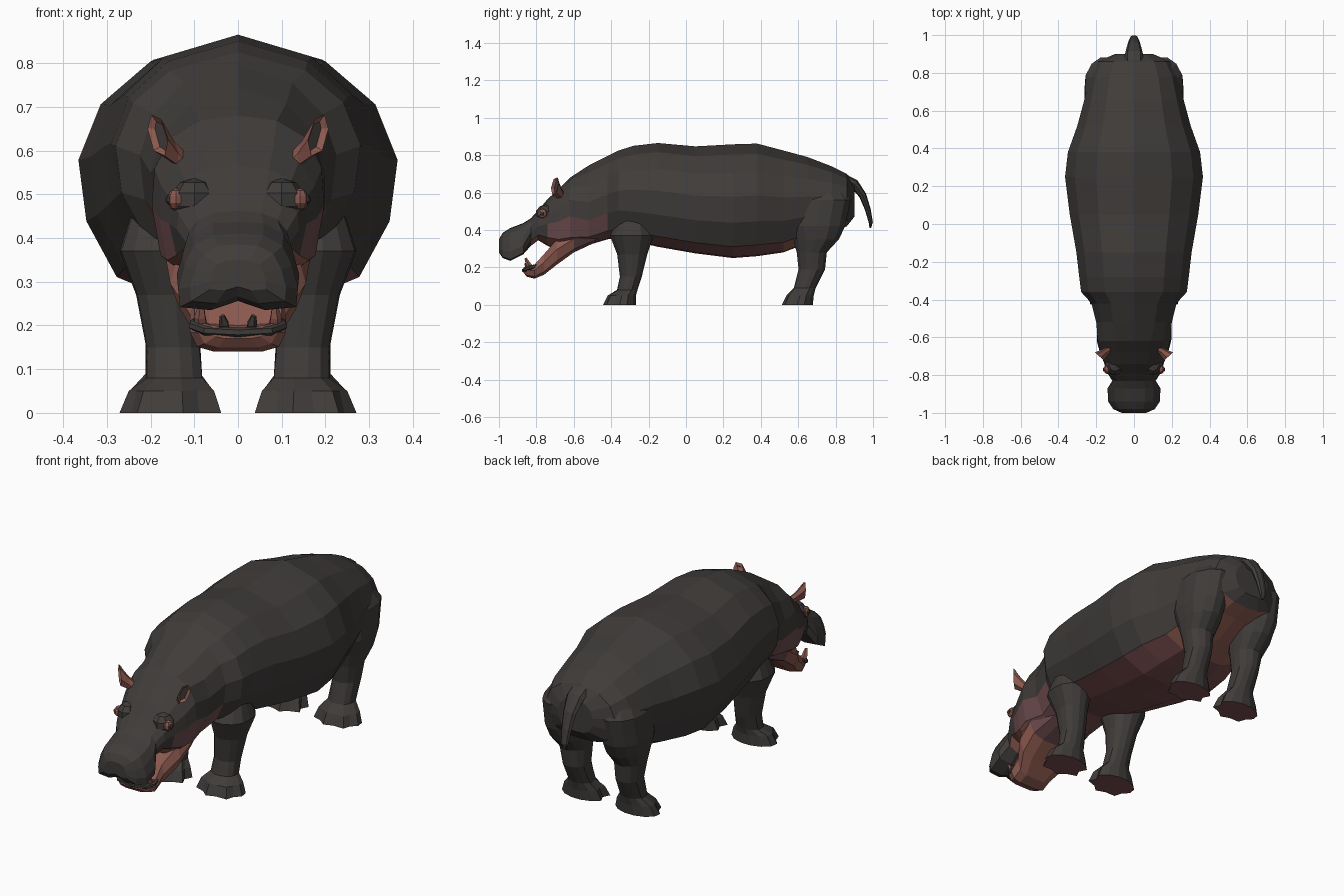
import bpy, bmesh, math
from mathutils import Vector

if "Cube" in bpy.data.objects:
    bpy.data.objects.remove(bpy.data.objects["Cube"])


def material(name, rgb):
    m = bpy.data.materials.new(name)
    m.diffuse_color = (*rgb, 1)
    m.use_nodes = True
    m.node_tree.nodes["Principled BSDF"].inputs["Base Color"].default_value = m.diffuse_color
    return m


HIDE = material("dark_hide", (0.050, 0.045, 0.042))
BELLY = material("belly_maroon", (0.19, 0.075, 0.078))
CHEEK = material("cheek_mauve", (0.15, 0.07, 0.074))
SKIN = material("pink_brown_skin", (0.27, 0.105, 0.08))
MATS = [HIDE, BELLY, CHEEK, SKIN]


def finish(name, bm, mirror=False):
    bmesh.ops.recalc_face_normals(bm, faces=bm.faces)
    me = bpy.data.meshes.new(name)
    bm.to_mesh(me)
    bm.free()
    for m in MATS:
        me.materials.append(m)
    ob = bpy.data.objects.new(name, me)
    bpy.context.collection.objects.link(ob)
    if mirror:
        ob.modifiers.new("mirror", "MIRROR").use_mirror_merge = False
    return ob


def loft(name, rings, rule, mirror=False):
    """Skin a list of closed rings; rule(i, j, centre) gives the colour slot."""
    bm = bmesh.new()
    vs = [[bm.verts.new(p) for p in r] for r in rings]
    n = len(rings[0])
    for i in range(len(vs) - 1):
        for j in range(n):
            k = (j + 1) % n
            f = bm.faces.new((vs[i][j], vs[i][k], vs[i + 1][k], vs[i + 1][j]))
            f.material_index = rule(i, j, f.calc_center_median())
    for i in (0, -1):
        f = bm.faces.new(vs[i])
        f.material_index = rule(i, -1, f.calc_center_median())
    return finish(name, bm, mirror)


def section(y, hw, top, bot, prof):
    """Symmetric cross-section from a half profile running top to bottom."""
    half = [Vector((a * hw, y, bot + b * (top - bot))) for a, b in prof]
    return half + [Vector((-p.x, p.y, p.z)) for p in half[-2:0:-1]]


BARREL = [(0, 1), (.55, .91), (.86, .75), (1, .54), (.95, .31), (.76, .1), (.4, .01), (0, 0)]
HEAD = [(0, 1), (.45, .97), (.78, .87), (.97, .69), (1, .47), (.9, .18), (.5, .02), (0, 0)]
SNOUT = [(0, 1), (.42, .98), (.74, .84), (.9, .58), (1, .28), (.97, .04), (.45, 0), (0, .12)]

# torso, neck, head and upper snout in one skin: y, half width, top, bottom
barrel = [(.90, .10, .64, .47), (.86, .195, .70, .42), (.78, .235, .74, .39), (.65, .265, .79, .33),
          (.52, .30, .825, .28), (.38, .35, .862, .26), (.25, .365, .858, .25), (.05, .34, .847, .275),
          (-.15, .305, .865, .31), (-.28, .29, .85, .34), (-.36, .28, .825, .36),
          (-.42, .225, .795, .35), (-.52, .20, .745, .32)]
head = [(-.62, .197, .68, .29), (-.68, .18, .62, .29), (-.74, .157, .565, .315),
        (-.79, .14, .505, .345), (-.83, .115, .462, .315)]
snout = [(-.87, .14, .437, .27), (-.94, .137, .41, .235), (-.98, .11, .385, .25), (-1.0, .065, .35, .28)]
rings = [section(*r, p) for rs, p in ((barrel, BARREL), (head, HEAD), (snout, SNOUT)) for r in rs]


def body_rule(i, j, c):
    low = min(j, 13 - j)          # strip number counted down from the spine
    if j < 0 or c.y > .82:
        return 0
    if c.y > .55:
        return 3 if low >= 5 else 0
    if c.y > -.40:
        return 1 if low >= 5 else 0
    if -.72 < c.y < -.40 and low >= 4:
        return 3 if low >= 5 and c.y < -.64 else 2
    if -.84 < c.y < -.70 and low >= 5:
        return 3
    return 0


loft("body", rings, body_rule)

# hanging lower jaw
JAW = [(0, .8), (.6, .85), (.9, 1), (1, .6), (.85, .15), (.5, 0), (0, 0)]
jaw = [(-.46, .13, .42, .345), (-.60, .165, .40, .28), (-.69, .155, .35, .215),
       (-.76, .11, .27, .16), (-.81, .11, .215, .14), (-.85, .09, .205, .15), (-.868, .06, .20, .17)]
loft("lower_jaw", [section(*r, JAW) for r in jaw], lambda i, j, c: 2 if i == 0 else 3)


def tube(name, pts, radii, sides, slot, mirror=False, flat=1):
    pts = [Vector(p) for p in pts]
    rings = []
    for i, (p, r) in enumerate(zip(pts, radii)):
        t = (pts[min(i + 1, len(pts) - 1)] - pts[max(i - 1, 0)]).normalized()
        a = Vector((1, 0, 0)) if abs(t.x) < .7 else Vector((0, 1, 0))
        if mirror or flat == 1:
            a = Vector((0, 0, 1)) if abs(t.z) < .7 else a
        u = (a - t * a.dot(t)).normalized()
        v = t.cross(u)
        rings.append([p + (u * math.cos(k * math.tau / sides)
                           + v * flat * math.sin(k * math.tau / sides)) * r for k in range(sides)])
    return loft(name, rings, lambda i, j, c: slot, mirror)


# lower lip, tusks and front teeth
lip = [(.098, -.80, .207), (.103, -.83, .2), (.075, -.86, .188), (0, -.868, .184)]
lip += [(-x, y, z) for x, y, z in lip[-2::-1]]
tube("lower_lip", lip, [.011] * 7, 6, 0)
tube("tusk", [(.082, -.825, .19), (.086, -.845, .22), (.084, -.858, .25)], [.016, .014, .006], 5, 3, True)
tube("front_tooth", [(.03, -.83, .18), (.032, -.85, .205), (.036, -.86, .222)], [.014, .012, .006], 5, 0, True)

# tail
tube("tail", [(0, .84, .675), (0, .90, .645), (0, .945, .585), (0, .972, .51), (0, .988, .44), (0, .985, .41)],
     [.05, .048, .036, .028, .02, .008], 8, 0, flat=.55)


# legs: z, centre x, half width, front y, back y, scallop depth for the toes
def leg(name, rows):
    rings = []
    for z, cx, rx, y0, y1, toe in rows:
        ring = []
        for k in range(14):
            a = math.tau * k / 14
            s = 1 - toe * (k % 2) * (math.sin(a) < .3)
            sq = 1.06 if abs(math.sin(2 * a)) > .7 else 1
            ring.append(Vector((cx + rx * math.cos(a) * s * sq,
                                (y0 + y1) / 2 + (y1 - y0) / 2 * math.sin(a) * s, z)))
        rings.append(ring)
    loft(name, rings, lambda i, j, c: 1 if j < 0 and c.z < .1 else 0, True)


leg("front_leg", [(.50, .17, .06, -.34, -.22, 0), (.37, .173, .098, -.41, -.17, 0),
                  (.27, .16, .073, -.37, -.205, 0), (.15, .148, .062, -.355, -.235, 0),
                  (.08, .145, .066, -.37, -.258, .04), (.05, .15, .10, -.42, -.265, .14),
                  (0, .152, .119, -.445, -.265, .2)])
leg("hind_leg", [(.68, .12, .06, .60, .80, 0), (.56, .155, .105, .545, .885, 0),
                 (.42, .163, .10, .54, .855, 0), (.35, .16, .09, .57, .82, 0),
                 (.28, .155, .074, .59, .755, 0), (.19, .15, .062, .60, .745, 0),
                 (.09, .147, .064, .575, .695, .04), (.05, .15, .098, .535, .685, .14),
                 (0, .152, .117, .51, .68, .2)])

# ears: short stem opening to a cup with a dark hollow, turned outward
outline = [(.16, .625), (.176, .672), (.198, .682), (.207, .65), (.193, .6), (.168, .588)]
mid = Vector((.184, -.70, .636))
rim = [Vector((x, -.722 + (x - .16) * .9, z)) for x, z in outline]
bm = bmesh.new()
levels = [[bm.verts.new(p) for p in rim]]
for centre, scale in (((.150, -.675, .598), .62), ((.118, -.655, .57), .5)):
    levels.append([bm.verts.new(Vector(centre) + (p - mid) * scale) for p in rim])
face = bm.faces.new(levels[0])
bm.faces.new(levels[-1])
for a, b in zip(levels, levels[1:]):
    for i in range(6):
        k = (i + 1) % 6
        bm.faces.new((a[i], a[k], b[k], b[i]))
bmesh.ops.recalc_face_normals(bm, faces=bm.faces)
bmesh.ops.inset_individual(bm, faces=[face], thickness=.012, depth=-.012)
for f in bm.faces:
    f.material_index = 3
face.material_index = 0
finish("ear", bm, True)


# brow ridges with eyes set on their outer sides
def blob(name, loc, scale, slot):
    bm = bmesh.new()
    bmesh.ops.create_uvsphere(bm, u_segments=8, v_segments=5, radius=1)
    for v in bm.verts:
        v.co = Vector([c * s + o for c, s, o in zip(v.co, scale, loc)])
    for f in bm.faces:
        f.material_index = slot
    finish(name, bm, True)


blob("brow", (.10, -.745, .487), (.055, .06, .05), 0)
blob("eye", (.142, -.768, .488), (.02, .028, .026), 3)
blob("pupil", (.154, -.77, .488), (.012, .014, .013), 0)
